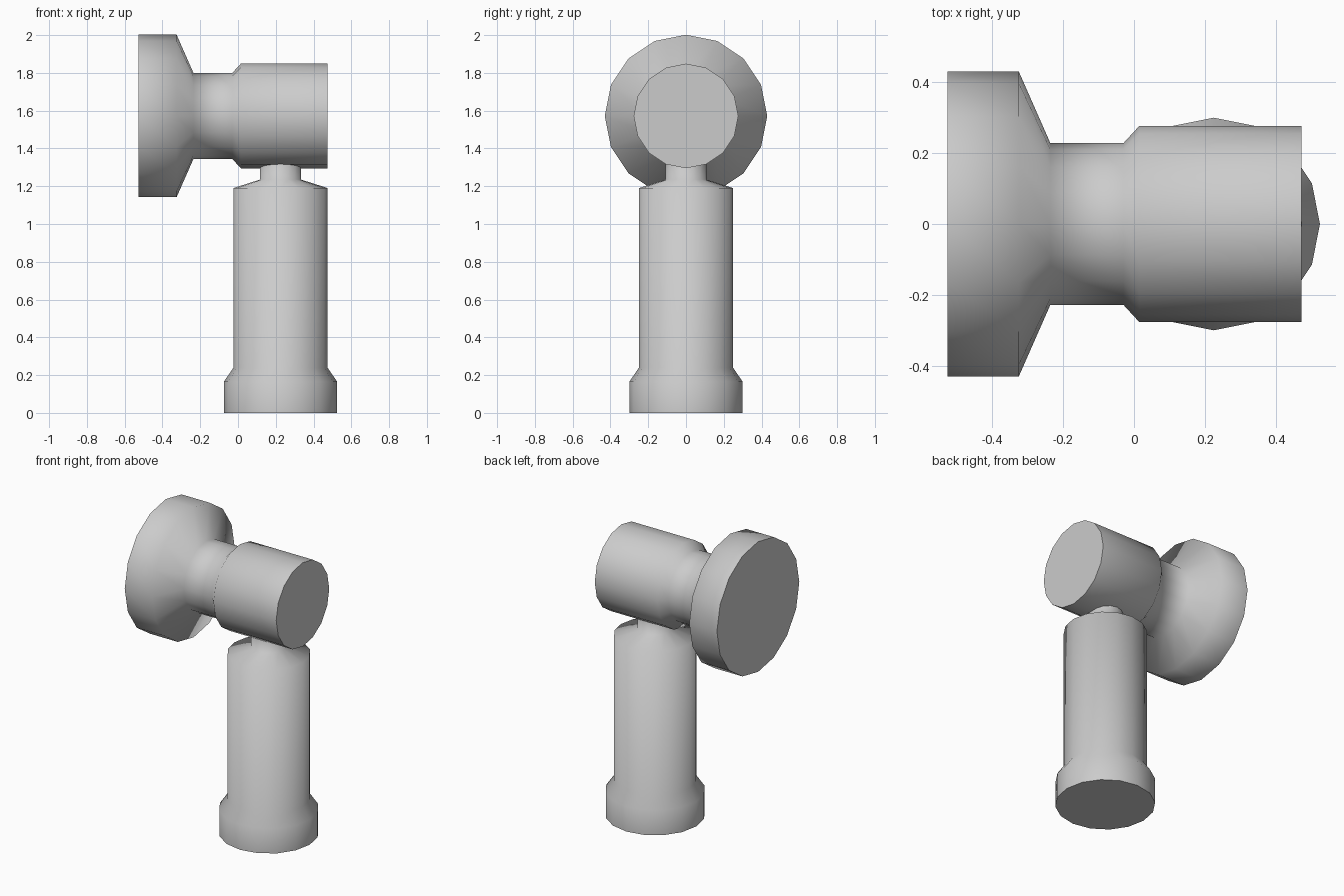
import bpy, bmesh, math
from mathutils import Matrix

if "Cube" in bpy.data.objects:
    bpy.data.objects.remove(bpy.data.objects["Cube"])

SIDES = 16


def lathe(name, profile, matrix):
    """Revolve (radius, height) points about local z, cap both ends with sharp rims."""
    bm = bmesh.new()
    rings = []
    for r, h in profile:
        rings.append([bm.verts.new((r * math.cos(2 * math.pi * i / SIDES),
                                    r * math.sin(2 * math.pi * i / SIDES), h))
                      for i in range(SIDES)])
    for a, b in zip(rings, rings[1:]):
        for i in range(SIDES):
            j = (i + 1) % SIDES
            bm.faces.new((a[i], a[j], b[j], b[i])).smooth = True
    for ring in (rings[0][::-1], rings[-1]):
        cap = bm.faces.new(ring)
        cap.smooth = False
        for e in cap.edges:
            e.smooth = False
    bm.transform(matrix)
    bmesh.ops.recalc_face_normals(bm, faces=bm.faces)
    mesh = bpy.data.meshes.new(name)
    bm.to_mesh(mesh)
    bm.free()
    obj = bpy.data.objects.new(name, mesh)
    bpy.context.collection.objects.link(obj)
    return obj


# Upright handle: flared foot, shaft, shoulder and thin neck entering the head
lathe("handle",
      [(0.30, 0), (0.30, 0.165), (0.25, 0.238), (0.25, 1.19), (0.109, 1.235), (0.109, 1.36)],
      Matrix.Translation((0.225, 0, 0)))

# Horizontal head: wide face disc, narrow waist, thick rear barrel (axis along x)
lathe("head",
      [(0.43, -0.527), (0.43, -0.325), (0.228, -0.236), (0.228, -0.03),
       (0.277, 0.015), (0.277, 0.473)],
      Matrix.Translation((0, 0, 1.572)) @ Matrix.Rotation(math.pi / 2, 4, 'Y'))
